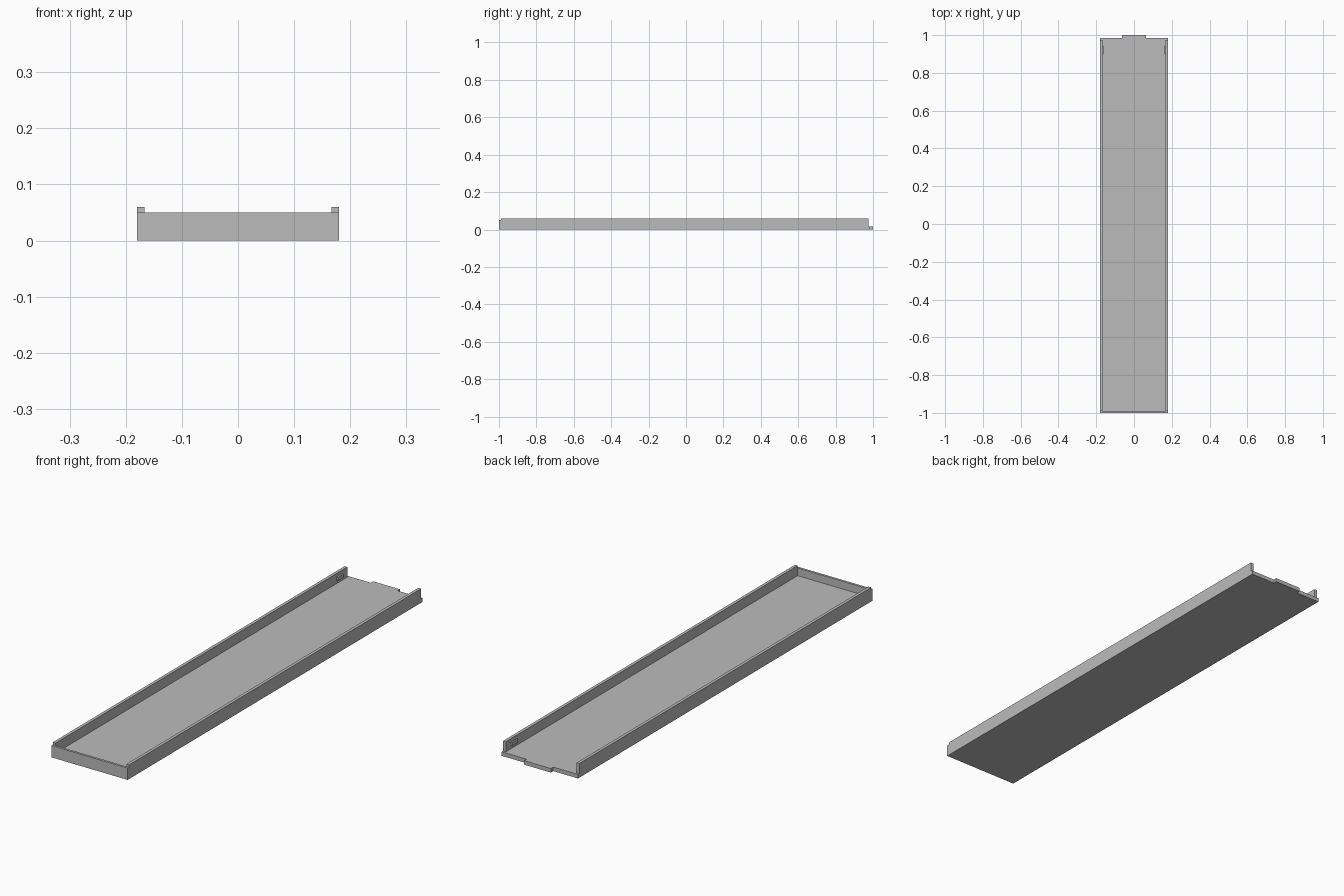
import bpy

cube = bpy.data.objects.get("Cube")
if cube:
    bpy.data.objects.remove(cube, do_unlink=True)

grey = bpy.data.materials.new("plain grey")
grey.use_nodes = True
colour = (0.5, 0.5, 0.5, 1)
grey.diffuse_color = colour
grey.node_tree.nodes["Principled BSDF"].inputs["Base Color"].default_value = colour


def box(name, low, high):
    """Box between two opposite corners."""
    corners = [(x, y, z) for x in (low[0], high[0])
               for y in (low[1], high[1]) for z in (low[2], high[2])]
    faces = [(0, 1, 3, 2), (4, 6, 7, 5), (0, 4, 5, 1),
             (2, 3, 7, 6), (0, 2, 6, 4), (1, 5, 7, 3)]
    mesh = bpy.data.meshes.new(name)
    mesh.from_pydata(corners, [], faces)
    mesh.materials.append(grey)
    obj = bpy.data.objects.new(name, mesh)
    bpy.context.collection.objects.link(obj)
    return obj


HALF = 0.18      # half width of the tray
RAIL = 0.167     # inner face of the side rails
FLOOR = 0.017    # floor thickness
BACK = 0.984     # rear edge of the floor

# Floor with a locating tab at the rear, drawn as one outline
outline = [(-HALF, -0.99), (HALF, -0.99), (HALF, BACK), (0.063, BACK),
           (0.063, 1), (-0.063, 1), (-0.063, BACK), (-HALF, BACK)]
n = len(outline)
verts = [(x, y, z) for z in (0, FLOOR) for x, y in outline]
faces = [tuple(reversed(range(n))), tuple(range(n, 2 * n))]
faces += [(i, (i + 1) % n, (i + 1) % n + n, i + n) for i in range(n)]
mesh = bpy.data.meshes.new("floor_panel")
mesh.from_pydata(verts, [], faces)
mesh.materials.append(grey)
floor = bpy.data.objects.new("floor_panel", mesh)
bpy.context.collection.objects.link(floor)

# Front wall, lower than the rails
box("front_wall", (-HALF, -1, 0), (HALF, -0.99, 0.05))

# Side rails with a small catch inside each rear end
for side, sign in (("left", 1), ("right", -1)):
    a, b = sorted((sign * RAIL, sign * HALF))
    box(side + "_rail", (a, -0.99, FLOOR), (b, 0.975, 0.06))
    a, b = sorted((sign * 0.16, sign * RAIL))
    box(side + "_catch", (a, 0.903, 0.03), (b, 0.94, 0.045))
